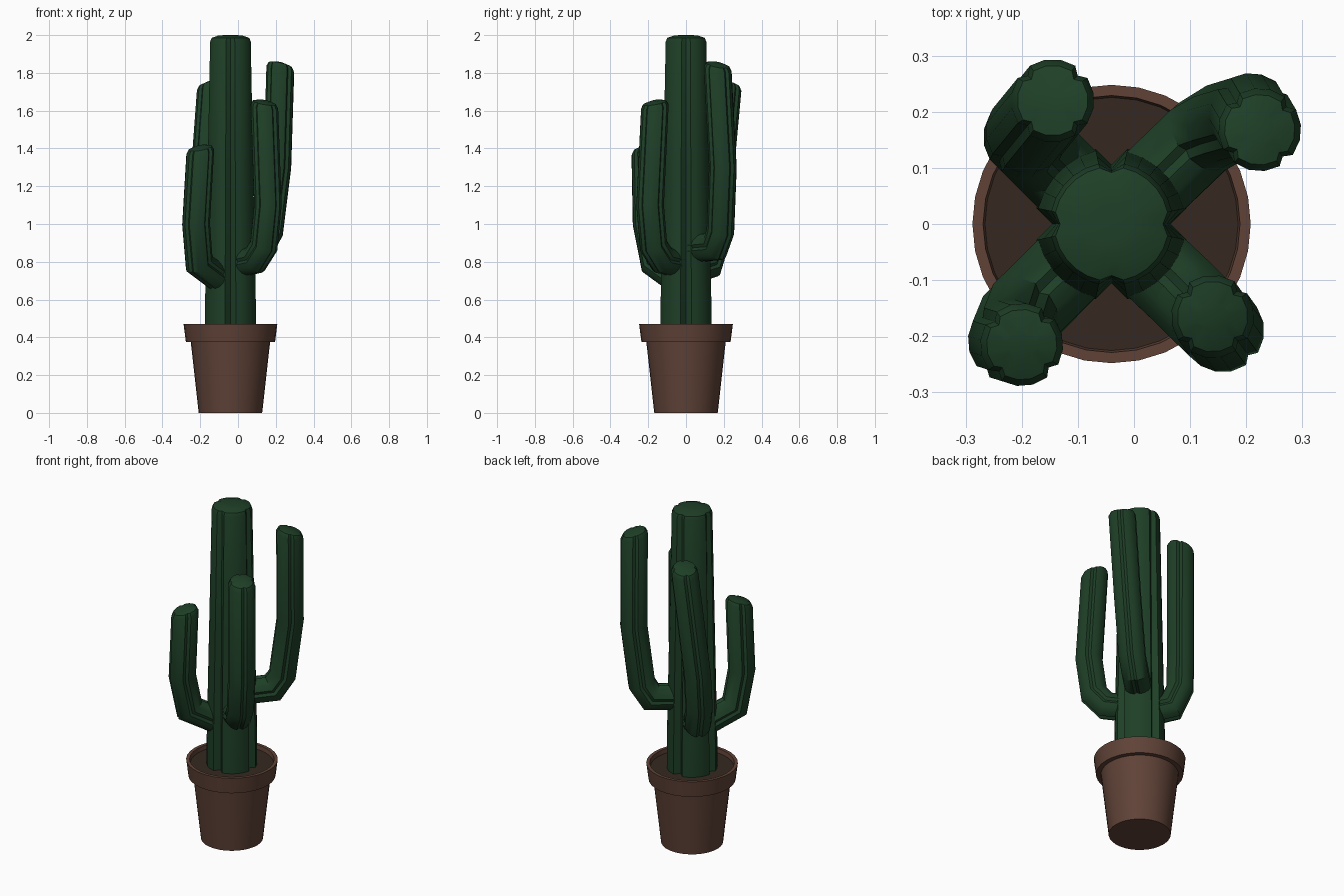
import bpy, bmesh, math
from mathutils import Vector

if "Cube" in bpy.data.objects:
    bpy.data.objects.remove(bpy.data.objects["Cube"])

CX = -0.04


def material(name, rgb):
    m = bpy.data.materials.new(name)
    m.diffuse_color = (*rgb, 1)
    m.use_nodes = True
    m.node_tree.nodes["Principled BSDF"].inputs["Base Color"].default_value = m.diffuse_color
    return m


GREEN = material("cactus_green", (0.013, 0.05, 0.02))
CLAY = material("clay", (0.115, 0.055, 0.038))
SOIL = material("soil", (0.035, 0.022, 0.014))


def loft(name, rings, mat, angle=35):
    """Skin a list of closed rings and cap both ends."""
    bm = bmesh.new()
    loops = [[bm.verts.new(p) for p in ring] for ring in rings]
    n = len(loops[0])
    for a, b in zip(loops, loops[1:]):
        for i in range(n):
            j = (i + 1) % n
            bm.faces.new((a[i], a[j], b[j], b[i]))
    bm.faces.new(loops[0][::-1])
    bm.faces.new(loops[-1])
    bmesh.ops.recalc_face_normals(bm, faces=bm.faces)
    me = bpy.data.meshes.new(name)
    bm.to_mesh(me)
    bm.free()
    me.materials.append(mat)
    ob = bpy.data.objects.new(name, me)
    bpy.context.collection.objects.link(ob)
    bpy.context.view_layer.objects.active = ob
    ob.select_set(True)
    bpy.ops.object.shade_smooth_by_angle(angle=math.radians(angle))
    ob.select_set(False)
    return ob


def circle(r, z, n=32):
    return [(CX + r * math.cos(2 * math.pi * i / n), r * math.sin(2 * math.pi * i / n), z)
            for i in range(n)]


def section(groove, steps=6):
    """Unit circle with four narrow V grooves on the axes."""
    pts = []
    for q in range(4):
        base = q * math.pi / 2
        pts.append((groove * math.cos(base), groove * math.sin(base)))
        for k in range(steps):
            a = base + math.radians(12 + 66 * k / (steps - 1))
            pts.append((math.cos(a), math.sin(a)))
    return pts


# Pot with overhanging rim, hollow down to the soil
pot = [(0.168, 0), (0.21, 0.375), (0.236, 0.375), (0.248, 0.47), (0.229, 0.47), (0.222, 0.42)]
loft("pot", [circle(r, z) for r, z in pot], CLAY)
loft("soil", [circle(0.225, 0.425), circle(0.226, 0.445)], SOIL)

# Grooved trunk with a slightly domed top
trunk = [(0.137, 0.43, 0.77), (0.137, 0.6, 0.77), (0.123, 1.3, 0.8), (0.11, 1.965, 0.86),
         (0.102, 1.985, 0.9), (0.065, 1.998, 0.95), (0.03, 2.0, 1)]
loft("trunk", [[(CX + r * x, r * y, z) for x, y in section(g)] for r, z, g in trunk], GREEN)


def arm(name, path, radius=0.074, slant=0.3):
    """Sweep the grooved section along a path with mitred bends and a slanted tip."""
    pts = [Vector(p) for p in path]
    out = Vector((pts[2].x - pts[0].x, pts[2].y - pts[0].y, 0)).normalized()
    side = Vector((-out.y, out.x, 0))
    rings = []
    for i, p in enumerate(pts):
        t0 = (p - pts[i - 1]).normalized() if i else None
        t1 = (pts[i + 1] - p).normalized() if i + 1 < len(pts) else None
        t0, t1 = t0 or t1, t1 or t0
        t = (t0 + t1).normalized()
        nrm = t.cross(side).normalized()
        sec = section(0.85, 4)
        scale = radius / max(0.75, t.dot(t1))
        if t1 is not t0 or i == 0 or i + 1 < len(pts):
            rings.append([p + side * x * radius + nrm * y * scale for x, y in sec])
        else:
            # Tip: outer edge lower than the inner one, then a shallow dome
            for f, h in ((1, 0), (0.85, 0.022), (0.4, 0.032)):
                rings.append([p + f * radius * (side * x + nrm * y)
                              + Vector((0, 0, h - slant * f * radius * y * nrm.dot(out)))
                              for x, y in sec])
    return loft(name, rings, GREEN)


# Four arms on the diagonals
arm("arm_front_right", [(0.0, -0.04, 0.79), (0.09, -0.125, 0.81), (0.137, -0.172, 0.885),
                        (0.158, -0.19, 1.1), (0.14, -0.165, 1.62)])
arm("arm_back_right", [(0.0, 0.04, 0.87), (0.12, 0.155, 0.88), (0.165, 0.182, 0.96),
                       (0.208, 0.195, 1.3), (0.224, 0.168, 1.82)])
arm("arm_back_left", [(-0.08, 0.04, 0.76), (-0.16, 0.12, 0.785), (-0.195, 0.155, 0.9),
                      (-0.19, 0.165, 1.1), (-0.145, 0.22, 1.72)])
arm("arm_front_left", [(-0.07, -0.03, 0.69), (-0.205, -0.165, 0.79), (-0.222, -0.208, 1.0),
                       (-0.2, -0.215, 1.38)])
